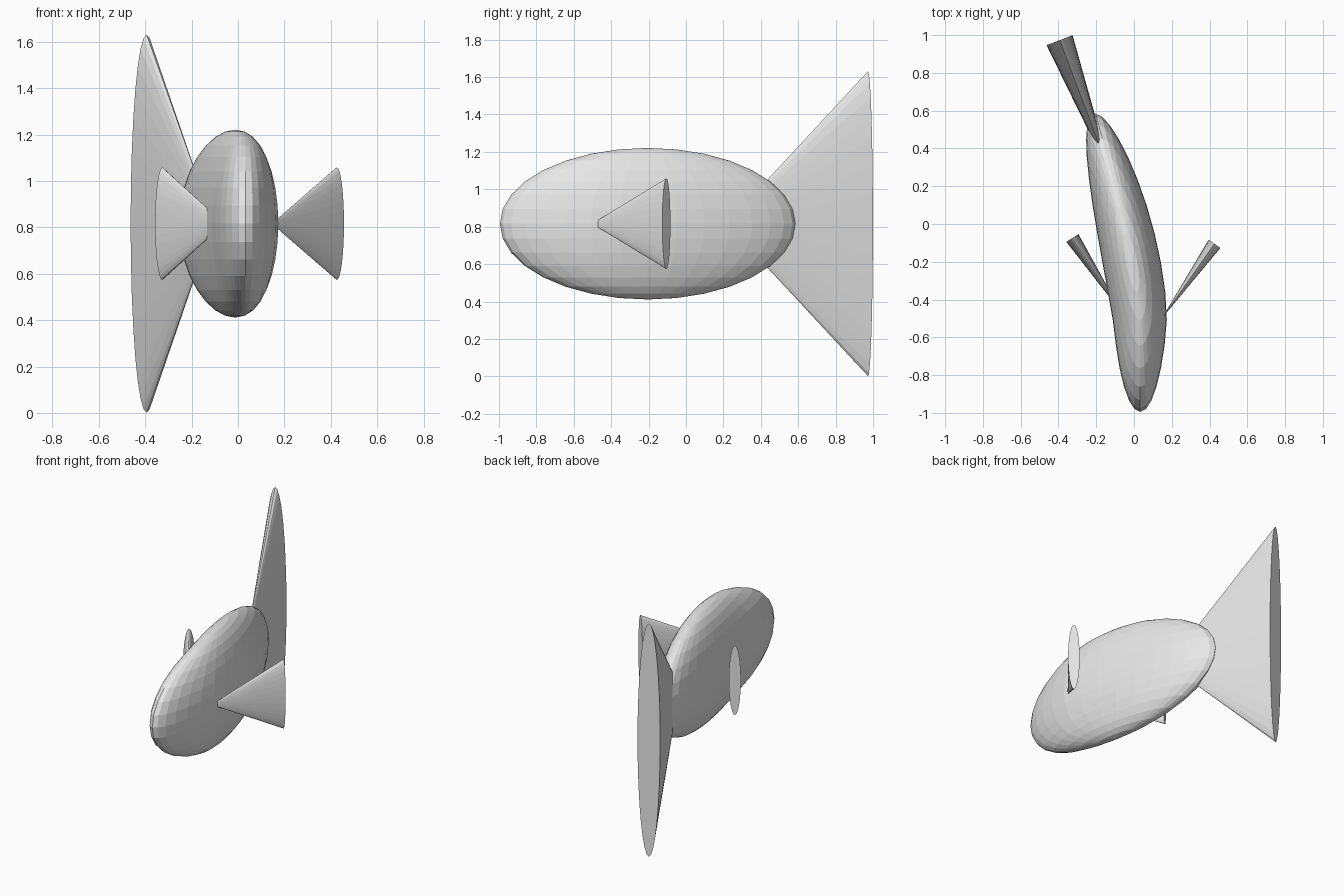
import bpy
import bmesh
from mathutils import Matrix, Vector

cube = bpy.data.objects.get("Cube")
if cube:
    bpy.data.objects.remove(cube, do_unlink=True)

grey = bpy.data.materials.new("light grey")
grey.use_nodes = True
grey.diffuse_color = (0.8, 0.8, 0.8, 1)
grey.node_tree.nodes["Principled BSDF"].inputs["Base Color"].default_value = (0.8, 0.8, 0.8, 1)

MID_Z = 0.816


def add_object(name, bm):
    bmesh.ops.recalc_face_normals(bm, faces=bm.faces)
    mesh = bpy.data.meshes.new(name)
    bm.to_mesh(mesh)
    bm.free()
    mesh.materials.append(grey)
    obj = bpy.data.objects.new(name, mesh)
    bpy.context.scene.collection.objects.link(obj)
    return obj


def add_fin(name, apex, end, height, thickness):
    """Flattened cone opening from the apex towards the end point."""
    apex = Vector((*apex, MID_Z))
    end = Vector((*end, MID_Z))
    up = Vector((0, 0, 1))
    axis = (apex - end).normalized()
    side = up.cross(axis)
    frame = Matrix((side, up, axis)).transposed().to_4x4()
    frame.translation = (apex + end) / 2
    size = Matrix.Diagonal((thickness, height, (apex - end).length, 1))
    bm = bmesh.new()
    bmesh.ops.create_cone(bm, cap_ends=True, segments=32, radius1=0.5,
                          radius2=0, depth=1, matrix=frame @ size)
    return add_object(name, bm)


# Body: a stretched ball whose rear half curves to one side
bm = bmesh.new()
bmesh.ops.create_uvsphere(bm, u_segments=32, v_segments=16, radius=1)
for v in bm.verts:
    y = v.co.y * 0.79 - 0.205
    bend = 0.2 * max(0, y + 0.55) ** 1.4
    v.co = (v.co.x * 0.155 + 0.033 - bend, y, v.co.z * 0.405 + MID_Z)
add_object("body", bm)

# Tail and side fins
add_fin("tail_fin", (-0.106, 0.217), (-0.394, 0.973), 1.63, 0.148)
add_fin("left_fin", (0.145, -0.503), (0.426, -0.105), 0.485, 0.076)
add_fin("right_fin", (-0.06, -0.478), (-0.326, -0.074), 0.485, 0.076)
